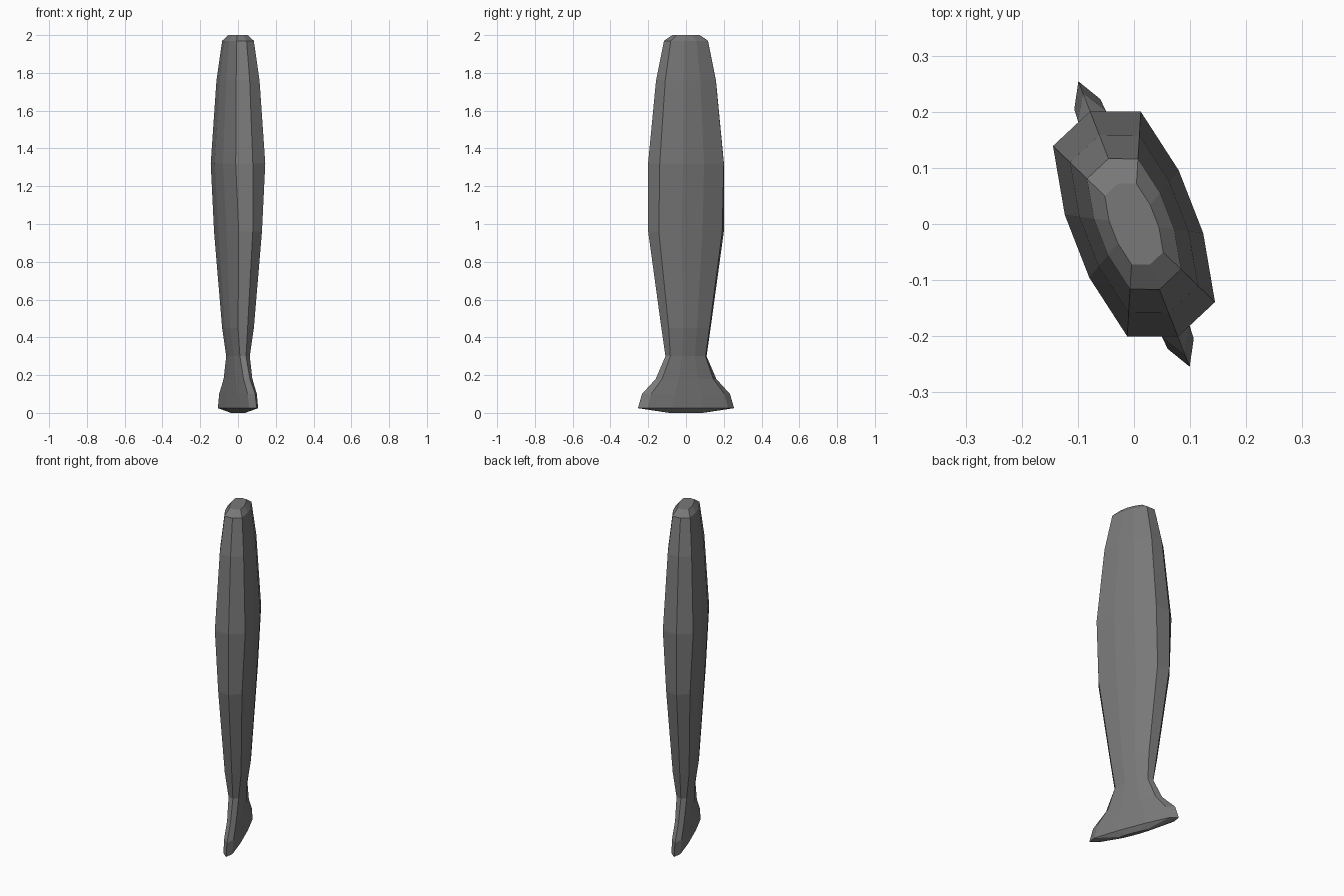
import bpy, bmesh, math
from mathutils import Matrix

if "Cube" in bpy.data.objects:
    bpy.data.objects.remove(bpy.data.objects["Cube"])

grey = bpy.data.materials.new("dark grey")
grey.diffuse_color = (0.19, 0.19, 0.19, 1)
grey.use_nodes = True
grey.node_tree.nodes["Principled BSDF"].inputs["Base Color"].default_value = grey.diffuse_color

# Each ring: z, tip length, shoulder (u, v), side (u, v); u runs along the long axis
FULL = (0.2156, 0.182, 0.084, 0.060, 0.109)
FOOT = (0.273, 0.229, 0.025, 0.085, 0.034)


def scaled(z, ring, s):
    return (z,) + tuple(s * n for n in ring)


rings = [
    scaled(0.0, FOOT, 0.35),
    scaled(0.025, FOOT, 1.0),
    (0.10, 0.250, 0.208, 0.026, 0.075, 0.034),
    (0.18, 0.172, 0.145, 0.025, 0.055, 0.034),
    (0.30, 0.117, 0.100, 0.028, 0.036, 0.037),
    (0.45, 0.140, 0.116, 0.045, 0.039, 0.060),
    (0.96, 0.215, 0.180, 0.066, 0.060, 0.088),
    scaled(1.32, FULL, 1.0),
    scaled(1.76, FULL, 0.79),
    scaled(1.97, FULL, 0.58),
    scaled(2.0, FULL, 0.36),
]


def ten_sided(z, tip, su, sv, mu, mv):
    half = [(tip, 0), (su, sv), (mu, mv), (-mu, mv), (-su, sv)]
    return [(u, v, z) for u, v in half] + [(-u, -v, z) for u, v in half]


# Body: ten-sided loft from the flared foot to the chamfered top
bm = bmesh.new()
loops = [[bm.verts.new(p) for p in ten_sided(*r)] for r in rings]
for low, high in zip(loops, loops[1:]):
    for i in range(10):
        j = (i + 1) % 10
        bm.faces.new((low[i], low[j], high[j], high[i]))
bm.faces.new(loops[0][::-1])
bm.faces.new(loops[-1])

# Turn the long axis a little off the y direction
bm.transform(Matrix.Rotation(math.radians(90 + 21.3), 4, 'Z'))
bmesh.ops.recalc_face_normals(bm, faces=bm.faces)

mesh = bpy.data.meshes.new("flared_pillar")
bm.to_mesh(mesh)
bm.free()
mesh.materials.append(grey)
bpy.context.collection.objects.link(bpy.data.objects.new("flared_pillar", mesh))
